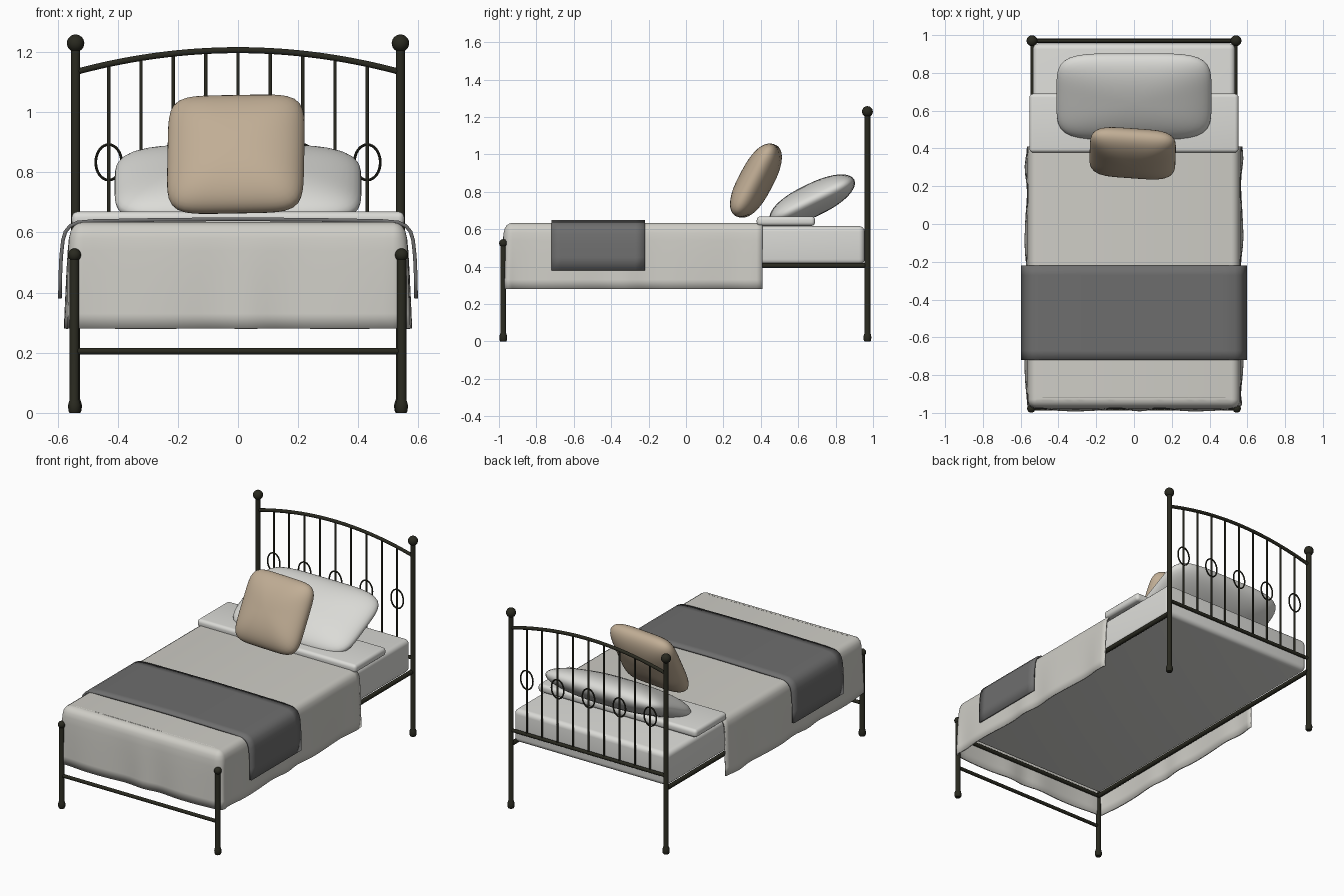
import bpy, bmesh, math
from mathutils import Vector, Euler

if "Cube" in bpy.data.objects:
    bpy.data.objects.remove(bpy.data.objects["Cube"])


def mat(name, c):
    m = bpy.data.materials.new(name)
    m.diffuse_color = (*c, 1)
    m.use_nodes = True
    m.node_tree.nodes["Principled BSDF"].inputs["Base Color"].default_value = m.diffuse_color
    return m


METAL = mat("dark metal", (0.022, 0.022, 0.014))
SHEET = mat("white linen", (0.71, 0.71, 0.68))
DUVET = mat("pale grey cloth", (0.62, 0.61, 0.565))
GREY = mat("grey throw", (0.155, 0.155, 0.155))
BEIGE = mat("beige cushion", (0.53, 0.42, 0.30))


def finish(name, bm, m, angle=40):
    bmesh.ops.recalc_face_normals(bm, faces=bm.faces)
    me = bpy.data.meshes.new(name)
    bm.to_mesh(me)
    bm.free()
    ob = bpy.data.objects.new(name, me)
    bpy.context.collection.objects.link(ob)
    me.materials.append(m)
    bpy.context.view_layer.objects.active = ob
    ob.select_set(True)
    bpy.ops.object.shade_smooth_by_angle(angle=math.radians(angle))
    ob.select_set(False)
    return ob


def loft(bm, rows, closed=False):
    """Skin quads between rows of points."""
    vs = [[bm.verts.new(p) for p in r] for r in rows]
    n = len(rows[0])
    for a, b in zip(vs, vs[1:]):
        for i in range(n if closed else n - 1):
            j = (i + 1) % n
            bm.faces.new((a[i], a[j], b[j], b[i]))
    return vs


def lathe(name, prof, x, y, m, seg=20):
    bm = bmesh.new()
    rows = [[(x + r * math.cos(2 * math.pi * i / seg), y + r * math.sin(2 * math.pi * i / seg), z)
             for i in range(seg)] for r, z in prof]
    vs = loft(bm, rows, True)
    bm.faces.new(vs[0])
    bm.faces.new(vs[-1])
    return finish(name, bm, m)


def tube(name, pts, r, m=METAL, closed=False, seg=10):
    """Round bar along a path lying in a vertical or horizontal plane."""
    bm = bmesh.new()
    pts = [Vector(p) for p in pts]
    n, rows = len(pts), []
    for i, p in enumerate(pts):
        a = pts[(i - 1) % n] if closed else pts[max(i - 1, 0)]
        b = pts[(i + 1) % n] if closed else pts[min(i + 1, n - 1)]
        t = (b - a).normalized()
        side = Vector((1, 0, 0)) if abs(t.y) > 0.9 else Vector((0, 1, 0))
        up = t.cross(side).normalized()
        rows.append([p + r * (math.cos(2 * math.pi * k / seg) * side + math.sin(2 * math.pi * k / seg) * up)
                     for k in range(seg)])
    if closed:
        vs = loft(bm, rows + [rows[0]], True)
        bmesh.ops.remove_doubles(bm, verts=bm.verts, dist=1e-5)
    else:
        vs = loft(bm, rows, True)
        bm.faces.new(vs[0])
        bm.faces.new(vs[-1])
    return finish(name, bm, m)


def rounded_box(name, lo, hi, r, m):
    bm = bmesh.new()
    bmesh.ops.create_cube(bm, size=1)
    for v in bm.verts:
        v.co = [(l + h) / 2 + c * (h - l) for l, h, c in zip(lo, hi, v.co)]
    bmesh.ops.bevel(bm, geom=bm.edges[:], offset=r, segments=5, profile=0.5, affect='EDGES')
    return finish(name, bm, m)


def pillow(name, a, b, h, corner, loc, rot, m):
    """Plump cushion: rounded-rectangle outline, lens-like thickness."""
    bm = bmesh.new()
    seg, rings, rows = 72, 24, []
    for j in range(1, rings):
        f = -math.pi / 2 + math.pi * j / rings
        k, z = math.cos(f) ** 0.85, h * math.sin(f)
        row = []
        for i in range(seg):
            t = 2 * math.pi * (i + 0.5) / seg
            c, s = math.cos(t), math.sin(t)
            n = 2 + (corner - 2) * k
            q = k / (abs(c) ** n + abs(s) ** n) ** (1 / n)
            row.append((a * q * c, b * q * s, z))
        rows.append(row)
    vs = loft(bm, rows, True)
    for v, z in ((vs[0], -h), (vs[-1], h)):
        p = bm.verts.new((0, 0, z))
        for i in range(seg):
            bm.faces.new((v[i], v[(i + 1) % seg], p))
    ob = finish(name, bm, m, 80)
    ob.location, ob.rotation_euler = loc, Euler([math.radians(d) for d in rot])
    return ob


def ball(r, zc, bottom, n=10):
    """Profile points of a ball from angle bottom up to the top."""
    return [(max(r * math.cos(t), 0.0005), zc + r * math.sin(t))
            for t in [bottom + (math.pi / 2 - bottom) * i / n for i in range(n + 1)]]


# Posts with knobs and bulb feet, side rails
HY, FY = 0.97, -0.977
foot = [(0.016, 0), (0.02, 0.008), (0.021, 0.025), (0.018, 0.038), (0.0155, 0.044)]
for sx, side in ((-1, "left"), (1, "right")):
    lathe("head_post_" + side, foot + [(0.0155, 1.207)] + ball(0.029, 1.229, -0.95), sx * 0.54, HY, METAL)
    lathe("foot_post_" + side, foot + [(0.0155, 0.508)] + ball(0.022, 0.525, -0.8), sx * 0.544, FY, METAL)
    tube("side_rail_" + side, [(sx * 0.535, FY, 0.405), (sx * 0.535, HY, 0.405)], 0.014)

# Cross bars
tube("foot_crossbar", [(-0.54, FY, 0.205), (0.54, FY, 0.205)], 0.011)
tube("foot_frame_rail", [(-0.54, -0.965, 0.405), (0.54, -0.965, 0.405)], 0.012)
tube("head_lower_rail", [(-0.54, HY, 0.49), (0.54, HY, 0.49)], 0.011)


# Arched top rail, spindles and rings
def arch(x):
    return 1.206 - 0.07 * (x / 0.53) ** 2


tube("head_arch", [(-0.535 + 1.07 * i / 32, HY, arch(-0.535 + 1.07 * i / 32)) for i in range(33)], 0.0105)
for i in range(-4, 5):
    x = i * 0.1075
    tube(f"spindle_{i + 5}", [(x, HY, 0.49), (x, HY, arch(x))], 0.006)
    if i % 2 == 0:
        tube(f"ring_{i + 5}", [(x + 0.043 * math.cos(math.pi * k / 16), HY, 0.833 + 0.059 * math.sin(math.pi * k / 16))
                               for k in range(32)], 0.0045, closed=True, seg=8)

# Mattress and folded sheet
rounded_box("mattress", (-0.535, -0.955, 0.41), (0.535, 0.955, 0.617), 0.03, SHEET)
rounded_box("folded_sheet", (-0.553, 0.378, 0.618), (0.553, 0.69, 0.669), 0.02, SHEET)

# Duvet: U-shaped plan swept down the sides and foot, open at the head
A, YB, YF, R = 0.565, 0.41, -0.978, 0.05
plan = [((A, YB + (YF + R - YB) * i / 40), (1, 0)) for i in range(40)]
plan += [((A - R + R * math.cos(t), YF + R - R * math.sin(t)), (math.cos(t), -math.sin(t)))
         for t in [math.pi / 2 * i / 8 for i in range(9)]]
plan += [(((A - R) * (1 - i / 16), YF), (0, -1)) for i in range(1, 17)]
plan += [((-p[0], p[1]), (-n[0], n[1])) for p, n in reversed(plan[:-1])]
prof = [(0.008, 0.28), (0.007, 0.33), (0.005, 0.40), (0.003, 0.47), (0.0, 0.54), (-0.003, 0.58),
        (-0.009, 0.605), (-0.02, 0.622), (-0.035, 0.631), (-0.049, 0.634)]
bm = bmesh.new()
rows = []
for o, z in prof:
    w = 0.006 * max(0, (0.6 - z) / 0.32)
    rows.append([(p[0] + n[0] * (o + w * math.sin(i * 0.62 + math.sin(i * 0.3))),
                  p[1] + n[1] * (o + w * math.sin(i * 0.62 + math.sin(i * 0.3))), z)
                 for i, (p, n) in enumerate(plan)])
vs = loft(bm, rows)
top = vs[-1]
for i in range(len(top) // 2):
    j = len(top) - 1 - i
    f = [top[i], top[i + 1], top[j - 1], top[j]]
    f = list(dict.fromkeys(f))
    if len(f) > 2:
        bm.faces.new(f)
duvet = finish("duvet", bm, DUVET, 60)
s = duvet.modifiers.new("thickness", 'SOLIDIFY')
s.thickness, s.offset = 0.01, -1

# Throw laid across the foot end
half = [(0.598, 0.38), (0.597, 0.45), (0.594, 0.52), (0.588, 0.575), (0.579, 0.605),
        (0.562, 0.626), (0.535, 0.639), (0.48, 0.644), (0.25, 0.648)]
sec = half + [(0, 0.65)] + [(-x, z) for x, z in reversed(half)]
bm = bmesh.new()
loft(bm, [[(x, -0.72 + 0.5 * i / 10, z) for x, z in sec] for i in range(11)])
throw = finish("throw", bm, GREY, 60)
s = throw.modifiers.new("thickness", 'SOLIDIFY')
s.thickness, s.offset = 0.012, -1

# Pillows
pillow("sleeping_pillow", 0.41, 0.25, 0.088, 5, (0, 0.675, 0.755), (26, 0, 0), SHEET)
pillow("square_cushion", 0.228, 0.217, 0.09, 6, (-0.007, 0.374, 0.86), (62, -1, -4), BEIGE)
